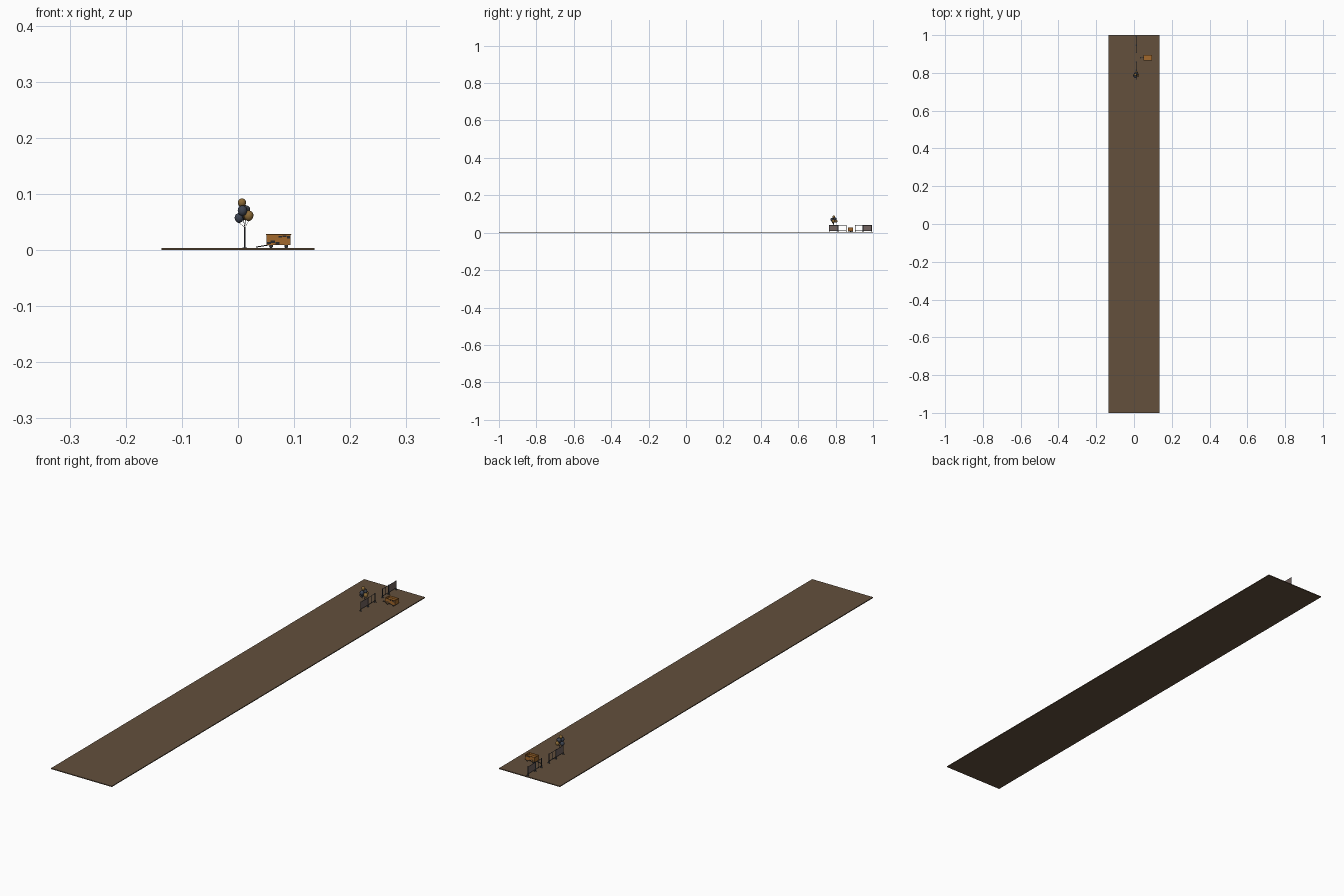
import bpy, bmesh, math
from mathutils import Vector

if "Cube" in bpy.data.objects:
    bpy.data.objects.remove(bpy.data.objects["Cube"])

def mat(name, c):
    m = bpy.data.materials.new(name)
    m.diffuse_color = (*c, 1)
    m.use_nodes = True
    m.node_tree.nodes["Principled BSDF"].inputs["Base Color"].default_value = m.diffuse_color
    return m

EARTH = mat("brown earth", (0.125, 0.08, 0.046))
STEEL = mat("dark steel", (0.045, 0.052, 0.065))
PANEL = mat("dull panel", (0.17, 0.125, 0.115))
ORANGE = mat("rusty orange", (0.36, 0.14, 0.025))
BLACK = mat("charcoal", (0.02, 0.02, 0.022))
GOLD = mat("faded gold", (0.27, 0.15, 0.04))
SLATE = mat("slate blue", (0.05, 0.06, 0.085))

def finish(name, bm, m, smooth=False):
    me = bpy.data.meshes.new(name)
    bm.to_mesh(me)
    bm.free()
    me.materials.append(m)
    for p in me.polygons:
        p.use_smooth = smooth
    ob = bpy.data.objects.new(name, me)
    bpy.context.collection.objects.link(ob)
    return ob

def box(name, x, y, z, m):
    """Box from (min, max) pairs."""
    bm = bmesh.new()
    bmesh.ops.create_cube(bm, size=1)
    for v in bm.verts:
        v.co = [r[0] if c < 0 else r[1] for r, c in zip((x, y, z), v.co)]
    return finish(name, bm, m)

def rod(name, a, b, r, m, sides=8):
    a, b = Vector(a), Vector(b)
    bm = bmesh.new()
    bmesh.ops.create_cone(bm, cap_ends=True, segments=sides, radius1=r, radius2=r, depth=(b - a).length)
    ob = finish(name, bm, m)
    ob.location = (a + b) / 2
    ob.rotation_mode = 'QUATERNION'
    ob.rotation_quaternion = (b - a).to_track_quat('Z', 'Y')
    return ob

# long strip of ground
G = 0.0035
box("ground_strip", (-0.136, 0.136), (-1, 1), (0, G), EARTH)

# fence: solid panels at the ends, open frames next to the gap
FX = 0.012
def fence_section(y0, y1, solid):
    lo, hi = 0.011, 0.039
    for y in (y0, y1):
        rod("fence_post", (FX, y, G), (FX, y, 0.041), 0.0013, STEEL)
        box("post_foot", (FX - 0.004, FX + 0.004), (y - 0.002, y + 0.002), (G, 0.005), STEEL)
    for z in (lo, hi):
        rod("fence_rail", (FX, y0, z), (FX, y1, z), 0.0009, STEEL)
    if solid:
        box("fence_panel", (FX - 0.0006, FX + 0.0006), (y0, y1), (lo, hi), PANEL)
    else:
        mid = (y0 + y1) / 2
        rod("fence_bar", (FX, mid, lo), (FX, mid, hi), 0.0008, STEEL)

fence_section(0.766, 0.812, True)
fence_section(0.815, 0.858, False)
fence_section(0.906, 0.944, False)
fence_section(0.947, 0.992, True)

# balloon cluster tied to the fence
tie = Vector((FX, 0.79, 0.04))
balloons = [(0.002, 0.787, 0.058, 0.008, SLATE), (0.019, 0.788, 0.062, 0.0085, GOLD),
            (0.008, 0.780, 0.071, 0.0085, SLATE), (0.009, 0.797, 0.074, 0.008, SLATE),
            (0.007, 0.790, 0.085, 0.0072, GOLD), (0.013, 0.802, 0.062, 0.0075, GOLD),
            (0.015, 0.793, 0.073, 0.0065, STEEL)]
for x, y, z, r, m in balloons:
    bm = bmesh.new()
    bmesh.ops.create_uvsphere(bm, u_segments=16, v_segments=10, radius=r)
    for v in bm.verts:                       # taper towards the knot
        if v.co.z < 0:
            v.co.z *= 1.2
    ob = finish("balloon", bm, m, True)
    ob.location = (x, y, z)
    rod("balloon_string", tie, (x, y, z - r * 1.15), 0.0003, STEEL, 5)

# open wagon
X0, X1, Y0, Y1, Z0, Z1, T = 0.051, 0.094, 0.867, 0.893, 0.009, 0.028, 0.0015
box("wagon_floor", (X0, X1), (Y0, Y1), (Z0, Z0 + T), ORANGE)
for a, b in ((Y0, Y0 + T), (Y1 - T, Y1)):
    box("wagon_side", (X0, X1), (a, b), (Z0, Z1), ORANGE)
for a, b in ((X0, X0 + T), (X1 - T, X1)):
    box("wagon_end", (a, b), (Y0, Y1), (Z0, Z1), ORANGE)
box("wagon_load", (X0 + T, X1 - T), (Y0 + T, Y1 - T), (Z0 + T, 0.021), ORANGE)
# rim
for a in (Y0, Y1):
    rod("wagon_rim", (X0, a, Z1), (X1, a, Z1), 0.001, ORANGE)
for a in (X0, X1):
    rod("wagon_rim_end", (a, Y0, Z1), (a, Y1, Z1), 0.001, ORANGE)
# dark worn patches on both sides
patches = [(0.072, 0.078, 0.022, 0.025), (0.079, 0.086, 0.023, 0.026), (0.087, 0.093, 0.021, 0.025),
           (0.052, 0.059, 0.011, 0.014), (0.058, 0.066, 0.013, 0.017), (0.067, 0.074, 0.010, 0.014)]
for a, b, c, d in patches:
    box("worn_patch_front", (a, b), (Y0 - 0.0004, Y0), (c, d), BLACK)
    box("worn_patch_back", (a, b), (Y1, Y1 + 0.0004), (c, d), BLACK)
# axles, wheels and pull handle
for x in (0.059, 0.086):
    rod("axle", (x, Y0 + 0.001, 0.007), (x, Y1 - 0.001, 0.007), 0.0008, STEEL)
    for y in (Y0 + 0.001, Y1 - 0.004):
        rod("wheel", (x, y, 0.007), (x, y + 0.003, 0.007), 0.0035, BLACK, 16)
rod("handle_bar", (0.033, 0.88, 0.0055), (0.054, 0.88, 0.009), 0.0009, BLACK)
rod("handle_grip", (0.033, 0.876, 0.0055), (0.033, 0.884, 0.0055), 0.0009, BLACK)
